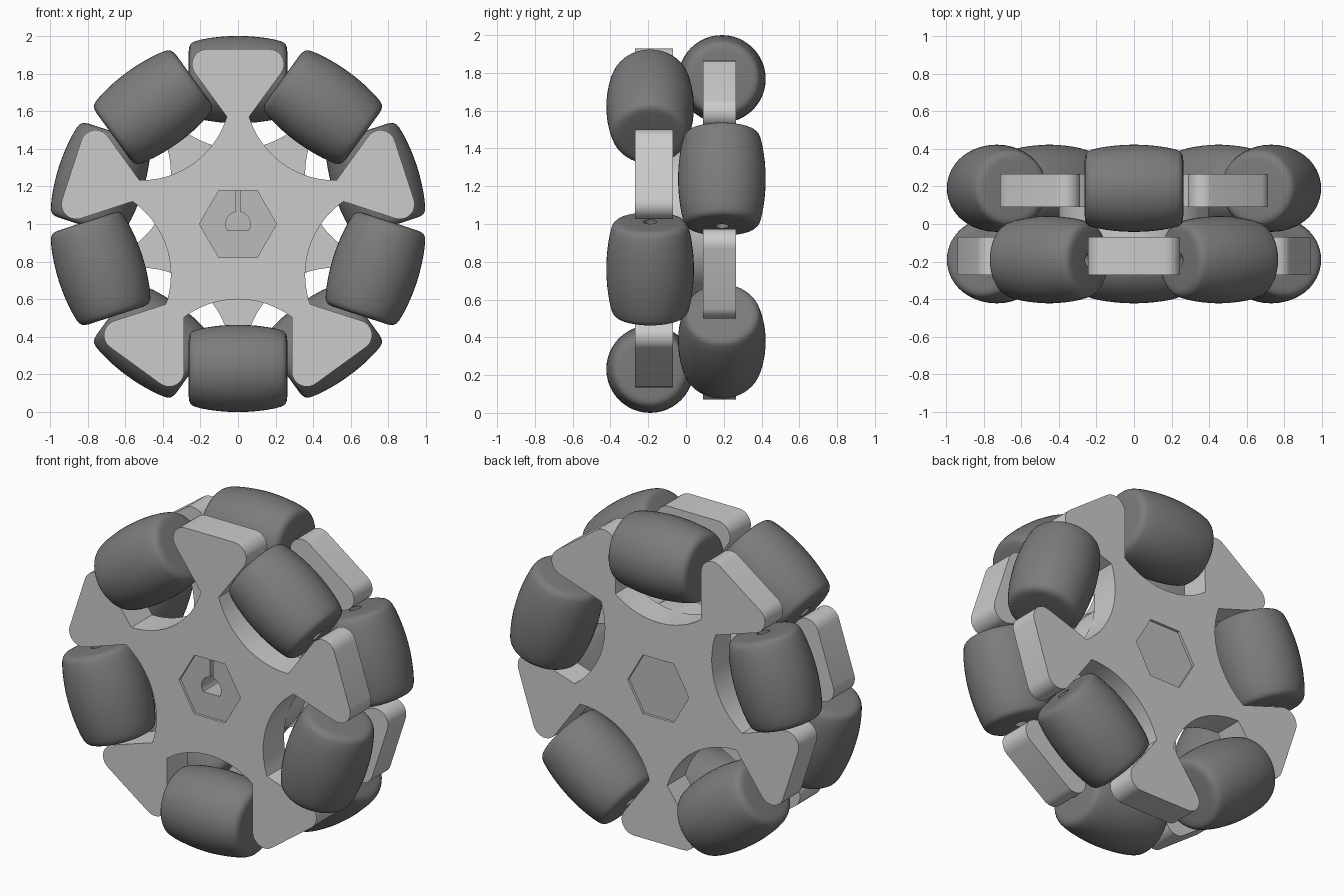
import bpy, bmesh
from math import sin, cos, tan, radians, pi, sqrt
from mathutils import Matrix, Vector

if "Cube" in bpy.data.objects:
    bpy.data.objects.remove(bpy.data.objects["Cube"])

CENTRE_Z = 1.0


def material(name, v):
    m = bpy.data.materials.new(name)
    m.diffuse_color = (v, v, v, 1)
    m.use_nodes = True
    m.node_tree.nodes["Principled BSDF"].inputs["Base Color"].default_value = m.diffuse_color
    return m


RUBBER = material("dark_rubber", 0.2)
HUB = material("hub_grey", 0.5)


def smooth(ob, angle=30):
    bpy.ops.object.select_all(action='DESELECT')
    ob.select_set(True)
    bpy.context.view_layer.objects.active = ob
    bpy.ops.object.shade_smooth_by_angle(angle=radians(angle))


def add_object(name, mesh, mat=None):
    ob = bpy.data.objects.new(name, mesh)
    bpy.context.collection.objects.link(ob)
    if mat and not mesh.materials:
        mesh.materials.append(mat)
    return ob


def slab(name, outlines, y0, y1, mat=None):
    """Filled outlines (first is outer, rest are holes) in x/z, extruded from y0 to y1."""
    cu = bpy.data.curves.new(name + "_profile", 'CURVE')
    cu.dimensions, cu.fill_mode, cu.extrude = '2D', 'BOTH', (y1 - y0) / 2
    for pts in outlines:
        sp = cu.splines.new('POLY')
        sp.points.add(len(pts) - 1)
        for p, (x, z) in zip(sp.points, pts):
            p.co = (x, z, 0, 1)
        sp.use_cyclic_u = True
    tmp = bpy.data.objects.new("tmp", cu)
    bpy.context.collection.objects.link(tmp)
    bpy.context.view_layer.update()
    mesh = bpy.data.meshes.new_from_object(tmp.evaluated_get(bpy.context.evaluated_depsgraph_get()))
    bpy.data.objects.remove(tmp)
    bm = bmesh.new()
    bm.from_mesh(mesh)
    bmesh.ops.remove_doubles(bm, verts=bm.verts, dist=1e-5)
    bmesh.ops.transform(bm, verts=bm.verts, matrix=Matrix.Translation((0, (y0 + y1) / 2, CENTRE_Z))
                        @ Matrix.Rotation(pi / 2, 4, 'X'))
    bmesh.ops.recalc_face_normals(bm, faces=bm.faces)
    bm.to_mesh(mesh)
    bm.free()
    ob = add_object(name, mesh, mat)
    smooth(ob)
    return ob


def circle(r, n, a0=0.0, a1=360.0, ends=False):
    return [(r * cos(t), r * sin(t)) for t in
            (radians(a0 + (a1 - a0) * i / n) for i in range(n + ends))]


def turned(p, deg):
    a = radians(deg)
    return (p[0] * cos(a) - p[1] * sin(a), p[0] * sin(a) + p[1] * cos(a))


def star_outline(offset):
    """Five flared arms with rounded tips, separated by round-bottomed roller slots."""
    top, fillet = 0.93, 0.08
    cx = 0.322 - fillet / tan(radians(27))
    pts = []
    for k in range(5):
        a = offset + 72 * k
        tip = [(x + cx, z + top - fillet) for x, z in circle(fillet, 10, -36, 90, True)]
        tip += [(-x, z) for x, z in reversed(tip)]
        pts += [turned(p, a - 90) for p in tip]
        slot = [(x + 0.877, z) for x, z in circle(0.477, 20, 217, 143, True)]
        pts += [turned(p, a + 36) for p in slot]
    return pts


def roller_mesh():
    """Barrel turned about x, its crown following the wheel rim, with an axle hole."""
    half = [(0.262, 0.036), (0.262, 0.15), (0.26, 0.170), (0.254, 0.186), (0.243, 0.197), (0.228, 0.204)]
    crown = [(x, sqrt(1 - x * x) - 0.768) for x in (0.19, 0.15, 0.1, 0.05)]
    right = half + crown
    prof = right + [(0, 0.232)] + [(-x, r) for x, r in reversed(right)]
    bm = bmesh.new()
    n = 48
    rings = [[bm.verts.new((x, r * cos(2 * pi * i / n), r * sin(2 * pi * i / n))) for i in range(n)]
             for x, r in prof]
    for j, ring in enumerate(rings):
        nxt = rings[(j + 1) % len(rings)]
        for i in range(n):
            bm.faces.new((ring[i], ring[(i + 1) % n], nxt[(i + 1) % n], nxt[i]))
    bmesh.ops.recalc_face_normals(bm, faces=bm.faces)
    me = bpy.data.meshes.new("roller")
    bm.to_mesh(me)
    bm.free()
    return me


# Star plates and the round spacer joining them, all with a hexagonal socket
hexagon = circle(0.205, 6)
slab("front_plate", [star_outline(90), hexagon], -0.27, -0.07)
slab("back_plate", [star_outline(270), hexagon], 0.09, 0.265)
slab("spacer", [circle(0.4, 64), hexagon], -0.07, 0.09)

# Hexagonal hub insert: keyed D-bore in the front half, solid back half
h = 0.205 * sin(pi / 3)
bore = [(-x, z) for x, z in circle(0.065, 24, 81, -33, True)]
bore = [(-0.01, h)] + bore + [(-x, z) for x, z in reversed(bore)] + [(0.01, h)]
outer = [hexagon[i] for i in (1, 0, 5, 4, 3, 2)]
slab("hub_front", [bore + outer], -0.255, 0.0, HUB)
slab("hub_back", [hexagon], 0.0, 0.25, HUB)

# Two staggered rows of five barrel rollers
mesh = roller_mesh()
for row, y, start in (("front", -0.19, 270), ("back", 0.19, 90)):
    for k in range(5):
        a = radians(start + 72 * k)
        ob = add_object(f"{row}_roller_{k + 1}", mesh, RUBBER)
        ob.location = (0.768 * cos(a), y, CENTRE_Z + 0.768 * sin(a))
        ob.rotation_euler = (0, pi / 2 - a, 0)
smooth(ob, 40)
